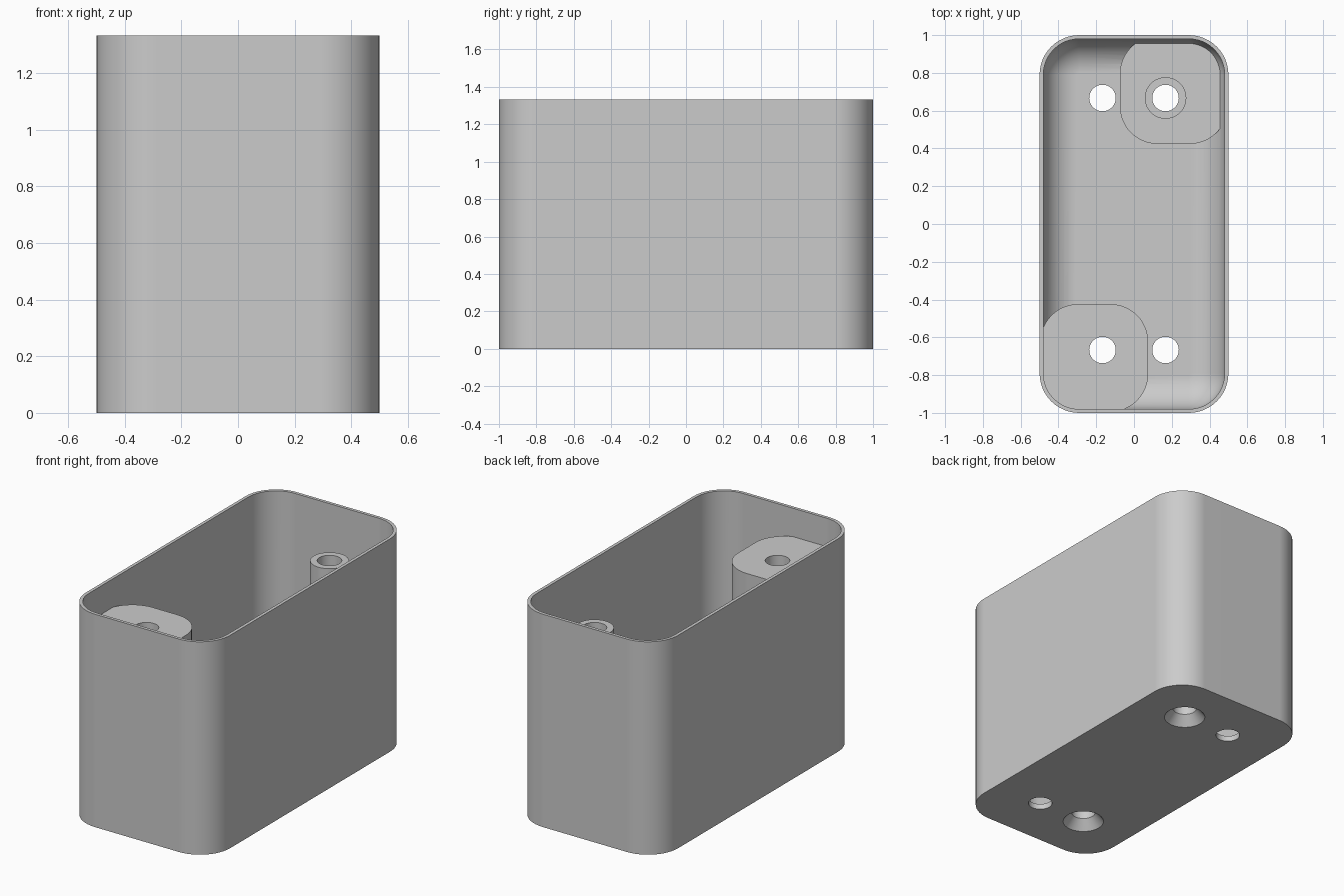
import bpy, bmesh
from math import cos, sin, pi

if "Cube" in bpy.data.objects:
    bpy.data.objects.remove(bpy.data.objects["Cube"])

GREY = (0.6, 0.6, 0.6, 1)
grey = bpy.data.materials.new("plain grey")
grey.use_nodes = True
grey.diffuse_color = GREY
grey.node_tree.nodes["Principled BSDF"].inputs["Base Color"].default_value = GREY

HEIGHT, WALL, FLOOR, FILLET = 1.333, 0.02, 0.035, 0.18
CORNER, BOLT_R = 0.21, 0.07
POST_TOP, LOW_TOP = 1.155, 0.125


def outline(hx, hy, r, steps=12):
    """Counter-clockwise rounded rectangle."""
    points = []
    for k, (sx, sy) in enumerate([(1, 1), (-1, 1), (-1, -1), (1, -1)]):
        for i in range(steps + 1):
            a = (k + i / steps) * pi / 2
            points.append((sx * (hx - r) + r * cos(a), sy * (hy - r) + r * sin(a)))
    return points


def loft(name, rings, centre=(0, 0)):
    """Closed solid through rounded rectangles given as (half x, half y, radius, z)."""
    bm = bmesh.new()
    loops = [[bm.verts.new((x + centre[0], y + centre[1], z)) for x, y in outline(hx, hy, r)]
             for hx, hy, r, z in rings]
    n = len(loops[0])
    for low, high in zip(loops, loops[1:]):
        for i in range(n):
            j = (i + 1) % n
            bm.faces.new((low[i], low[j], high[j], high[i]))
    bm.faces.new(loops[0][::-1])
    bm.faces.new(loops[-1])
    bmesh.ops.remove_doubles(bm, verts=bm.verts, dist=1e-5)
    bmesh.ops.recalc_face_normals(bm, faces=bm.faces)
    mesh = bpy.data.meshes.new(name)
    bm.to_mesh(mesh)
    bm.free()
    mesh.materials.append(grey)
    obj = bpy.data.objects.new(name, mesh)
    bpy.context.collection.objects.link(obj)
    return obj


def round_solid(name, centre, profile):
    return loft(name, [(r, r, r, z) for r, z in profile], centre)


def select(obj):
    bpy.ops.object.select_all(action="DESELECT")
    obj.select_set(True)
    bpy.context.view_layer.objects.active = obj


def cut(target, cutter):
    mod = target.modifiers.new("cut", "BOOLEAN")
    mod.operation, mod.solver, mod.object = "DIFFERENCE", "EXACT", cutter
    select(target)
    bpy.ops.object.modifier_apply(modifier=mod.name)
    bpy.data.objects.remove(cutter)


# Open-topped shell
box = loft("box_shell", [(0.5, 1, CORNER, 0), (0.5, 1, CORNER, HEIGHT)])

# Cavity with a filleted floor
rings = []
for i in range(13):
    a = i / 12 * pi / 2
    inset = FILLET * (1 - sin(a))
    rings.append((0.5 - WALL - inset, 1 - WALL - inset, CORNER - WALL - inset,
                  FLOOR + FILLET * (1 - cos(a))))
rings.append((0.5 - WALL, 1 - WALL, CORNER - WALL, HEIGHT + 0.1))
cavity = loft("cavity", rings)

# Mounting posts stay solid where the cavity is cut away
for name, side, top in (("tall_post", -1, POST_TOP), ("low_pad", 1, LOW_TOP)):
    post = loft(name, [(0.285, 0.285, 0.2, 0.01), (0.285, 0.285, 0.2, top)],
                (side * 0.21, side * 0.709))
    cut(cavity, post)
cut(cavity, round_solid("standoff", (0.167, 0.667), [(0.11, 0.02), (0.11, POST_TOP)]))
cut(box, cavity)

# Four through holes, two of them countersunk under the posts
for side in (-1, 1):
    cut(box, round_solid("bolt_hole", (side * 0.167, side * 0.667),
                         [(0.125, -0.005), (0.12, 0), (BOLT_R, 0.06), (BOLT_R, HEIGHT)]))
    cut(box, round_solid("plain_hole", (-side * 0.167, side * 0.667),
                         [(BOLT_R, -0.1), (BOLT_R, 0.2)]))

select(box)
bpy.ops.object.shade_smooth_by_angle()
normals = box.modifiers.new("even shading", "WEIGHTED_NORMAL")
normals.keep_sharp = True
